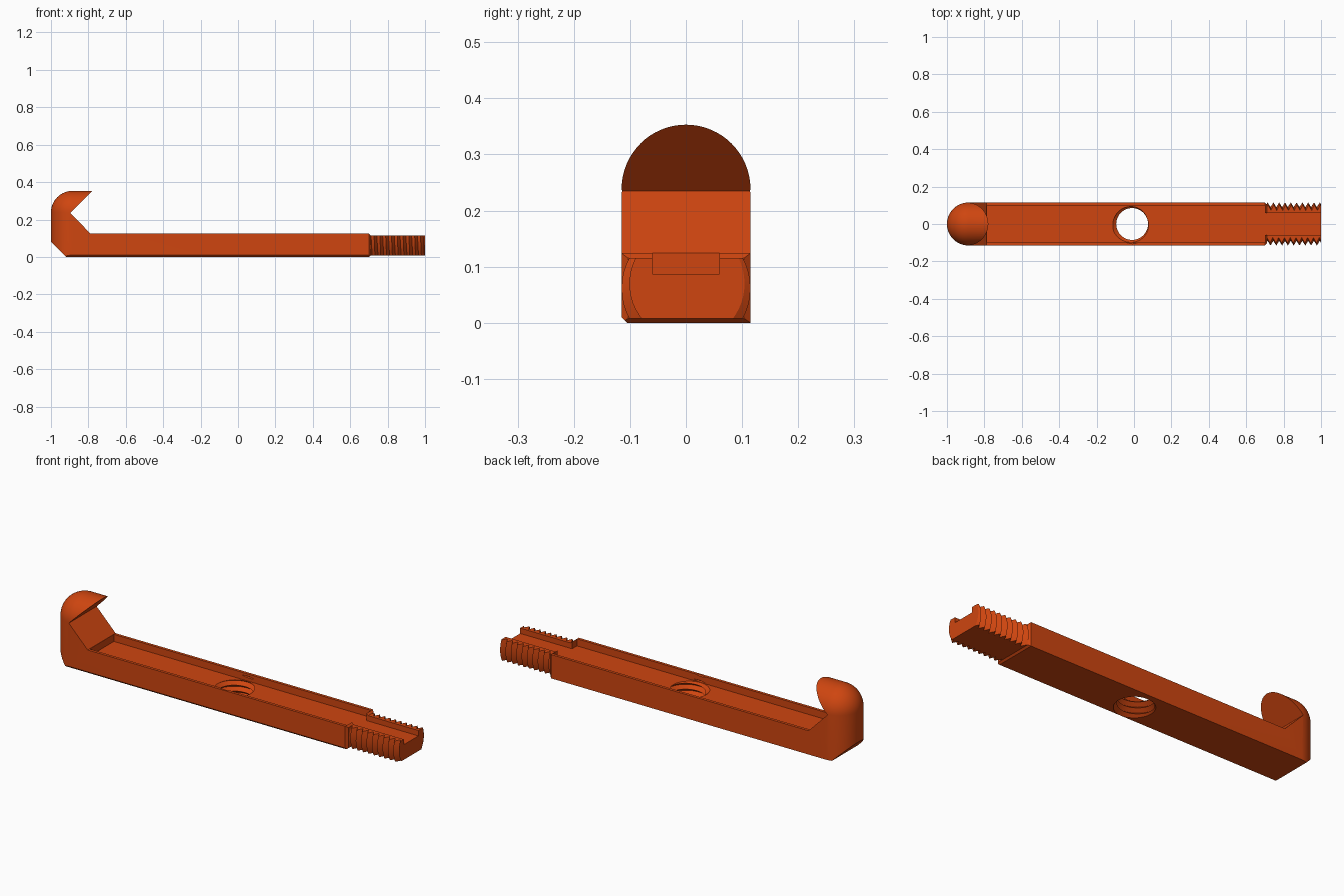
import bpy, bmesh
from math import sin, cos, pi
from mathutils import Matrix, Vector

if "Cube" in bpy.data.objects:
    bpy.data.objects.remove(bpy.data.objects["Cube"], do_unlink=True)

orange = bpy.data.materials.new("burnt orange")
orange.use_nodes = True
orange.diffuse_color = (0.62, 0.06, 0.005, 1)
orange.node_tree.nodes["Principled BSDF"].inputs["Base Color"].default_value = orange.diffuse_color

R = 0.115          # half width of the bar and radius of the hook
POST_X = -0.885    # centre of the rounded post
DOME_Z = 0.238     # centre height of the dome
PITCH = 0.031


def finish(bm, name):
    bmesh.ops.recalc_face_normals(bm, faces=bm.faces)
    mesh = bpy.data.meshes.new(name)
    bm.to_mesh(mesh)
    bm.free()
    mesh.materials.append(orange)
    obj = bpy.data.objects.new(name, mesh)
    bpy.context.collection.objects.link(obj)
    return obj


def prism(name, outline, axis, start, end):
    """Extrude an outline along x (points are y, z) or y (points are x, z)."""
    bm = bmesh.new()
    place = (lambda a, b: (start, a, b)) if axis == "x" else (lambda a, b: (a, start, b))
    face = bm.faces.new([bm.verts.new(place(a, b)) for a, b in outline])
    new = bmesh.ops.extrude_face_region(bm, geom=[face])["geom"]
    step = Vector((end - start, 0, 0) if axis == "x" else (0, end - start, 0))
    bmesh.ops.translate(bm, vec=step, verts=[v for v in new if isinstance(v, bmesh.types.BMVert)])
    return finish(bm, name)


def box(name, x0, x1, y, z0, z1):
    return prism(name, [(-y, z0), (y, z0), (y, z1), (-y, z1)], "x", x0, x1)


def screw(name, root, crest, turns, matrix, n=48):
    """Solid helical thread along z, one root row and one crest row per pitch."""
    bm = bmesh.new()
    rows = 2 * turns + 1
    cols = []
    for j in range(n):
        a = 2 * pi * j / n
        col = []
        for i in range(rows + (2 if j == 0 else 0)):
            r = crest if i % 2 else root
            col.append(bm.verts.new((r * cos(a), r * sin(a), PITCH * (i / 2 + j / n))))
        cols.append(col)

    def vert(i, j):
        return cols[j][i] if j < n else cols[0][i + 2]

    for i in range(rows - 1):
        for j in range(n):
            bm.faces.new((vert(i, j), vert(i, j + 1), vert(i + 1, j + 1), vert(i + 1, j)))
    for i, z in ((0, 0), (rows - 1, PITCH * (turns + 1))):
        loop = [vert(i, j) for j in range(n + 1)] + [cols[0][i + 1]]
        tip = bm.verts.new((0, 0, z))
        for k, v in enumerate(loop):
            bm.faces.new((v, loop[(k + 1) % len(loop)], tip))
    bmesh.ops.triangulate(bm, faces=bm.faces)
    bm.transform(matrix)
    return finish(bm, name)


def combine(obj, other, operation):
    mod = obj.modifiers.new(operation.lower(), "BOOLEAN")
    mod.operation = operation
    mod.solver = "EXACT"
    mod.object = other
    bpy.context.view_layer.objects.active = obj
    bpy.ops.object.modifier_apply(modifier=mod.name)
    bpy.data.objects.remove(other, do_unlink=True)


# Side profile of the bar and hook
body = prism("hooked_bar", [
    (-0.92, 0), (0.70, 0), (0.71, 0.008), (0.71, 0.115), (0.70, 0.124), (-0.788, 0.124),
    (-0.897, 0.235), (-0.765, 0.367), (-0.765, 0.4), (-1.05, 0.4), (-1.05, 0.13),
], "y", -0.2, 0.2)

# Rounded envelope: domed post running into an arched bar
bm = bmesh.new()
for x in (POST_X, 0.70):
    for z in (DOME_Z, -0.2):
        bmesh.ops.create_uvsphere(bm, u_segments=64, v_segments=32, radius=R,
                                  matrix=Matrix.Translation((x, 0, z)))
loose = bm.faces[:]
bmesh.ops.delete(bm, geom=loose, context="FACES_ONLY")
bmesh.ops.delete(bm, geom=bm.edges[:], context="EDGES_FACES")
for v in bm.verts:      # flat tapered end where the bar meets the thread
    if v.co.x > 0.701:
        v.co.x = 0.72
        v.co.y *= 0.8
hull = bmesh.ops.convex_hull(bm, input=bm.verts[:])
spare = {g for g in hull["geom_interior"] + hull["geom_unused"] if isinstance(g, bmesh.types.BMVert)}
bmesh.ops.delete(bm, geom=list(spare), context="VERTS")
combine(body, finish(bm, "envelope"), "INTERSECT")

# Threaded end, flattened above and below
thread = screw("thread", 0.09, R, 11,
               Matrix.Translation((0.66, 0, 0.0615)) @ Matrix.Rotation(pi / 2, 4, "Y"))
combine(thread, box("thread_limits", 0.69, 1.0, 0.2, 0.008, 0.115), "INTERSECT")
combine(body, thread, "UNION")

# Wide channel along the bar, narrow groove through the thread
combine(body, box("channel", -0.787, 0.70, 0.1, 0.087, 0.13), "DIFFERENCE")
combine(body, box("groove", 0.68, 1.1, 0.06, 0.087, 0.14), "DIFFERENCE")

# Small chamfer under the front edge
combine(body, prism("chamfer", [(-0.13, -0.01), (-0.095, -0.01), (-0.13, 0.025)], "x", -1.1, 0.73),
        "DIFFERENCE")

# Tapped hole
combine(body, screw("tapped_hole", 0.085, 0.106, 7, Matrix.Translation((-0.01, 0, -0.07))),
        "DIFFERENCE")

bpy.ops.object.select_all(action="DESELECT")
body.select_set(True)
bpy.context.view_layer.objects.active = body
bpy.ops.object.shade_smooth_by_angle(angle=pi / 6)
